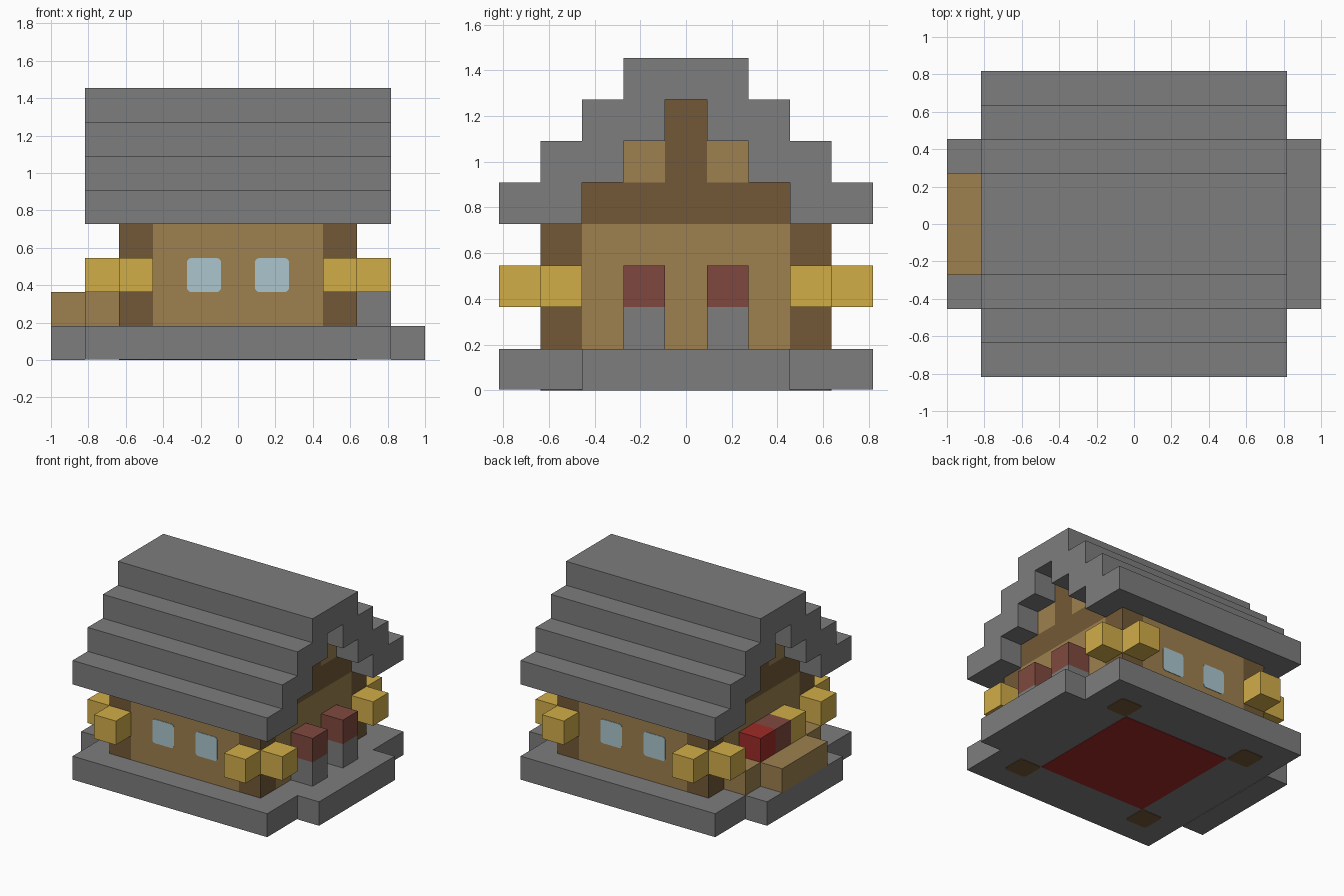
import bpy
import bmesh

cube = bpy.data.objects.get("Cube")
if cube:
    bpy.data.objects.remove(cube, do_unlink=True)

U = 2 / 11      # one block
T = 0.02        # plate thickness, in blocks


def material(name, *rgb):
    lin = [((c / 255 + 0.055) / 1.055) ** 2.4 for c in rgb] + [1]
    m = bpy.data.materials.new(name)
    m.use_nodes = True
    m.diffuse_color = lin
    bsdf = next(n for n in m.node_tree.nodes if n.type == 'BSDF_PRINCIPLED')
    bsdf.inputs["Base Color"].default_value = lin
    return m


STONE = material("stone grey", 125, 125, 125)
PLANK = material("plank brown", 157, 128, 79)
LOG = material("log dark brown", 115, 89, 55)
LAMP = material("lamp yellow", 209, 174, 73)
GLASS = material("pale blue glass", 171, 198, 206)
MAROON = material("maroon", 127, 73, 62)
RED = material("bright red", 158, 43, 40)


def finish(name, bm, mat):
    bmesh.ops.recalc_face_normals(bm, faces=bm.faces)
    bmesh.ops.scale(bm, vec=(U, U, U), verts=bm.verts)
    me = bpy.data.meshes.new(name)
    bm.to_mesh(me)
    bm.free()
    me.materials.append(mat)
    ob = bpy.data.objects.new(name, me)
    bpy.context.collection.objects.link(ob)
    return ob


def box(name, mat, x, y, z, round_axis=None):
    """Box from (low, high) ranges in blocks; edges along round_axis may be rounded."""
    bm = bmesh.new()
    bmesh.ops.create_cube(bm, size=1)
    for v in bm.verts:
        v.co = [r[0] if c < 0 else r[1] for c, r in zip(v.co, (x, y, z))]
    if round_axis is not None:
        edges = [e for e in bm.edges
                 if abs((e.verts[0].co - e.verts[1].co)[round_axis]) > 1e-4]
        bmesh.ops.bevel(bm, geom=edges, offset=0.12, segments=3, profile=0.5,
                        affect='EDGES')
    return finish(name, bm, mat)


def cell(i, n=1):
    """Range of n blocks centred on block i."""
    return (i - n / 2, i + n / 2)


# Stone base with a step at each end
box("base", STONE, cell(0, 9), cell(0, 9), (T, 1))
for s, side in ((1, "left"), (-1, "right")):
    box(side + "_base_step", STONE, cell(5 * s), cell(0, 5), (0, 1))

# Red floor seen from below
box("floor", RED, cell(0, 5), cell(0, 5), (0, T))

# Corner posts, their feet and two lamps on each
for sx, side in ((1, "left"), (-1, "right")):
    for sy, end in ((-1, "front"), (1, "back")):
        tag = f"{end}_{side}_"
        x, y = 3 * sx, 3 * sy
        box(tag + "post", LOG, cell(x), cell(y), (1, 4))
        box(tag + "post_foot", LOG, cell(x), cell(y), (0, T), 2)
        box(tag + "end_lamp", LAMP, cell(x), cell(4 * sy), (2, 3))
        box(tag + "side_lamp", LAMP, cell(4 * sx), cell(y), (2, 3))

# Long walls with two windows each
for s, end in ((-1, "front"), (1, "back")):
    box(end + "_wall", PLANK, cell(0, 5), cell(3 * s), (1, 4))
    for x in (-1, 1):
        pane = sorted((3.5 * s, (3.5 + T) * s))
        box(end + "_window", GLASS, cell(x), pane, (2, 3), 1)

# Gable walls with beam, king post and panels
for s, side in ((1, "left"), (-1, "right")):
    x = cell(3 * s)
    box(side + "_wall", PLANK, x, cell(0, 5), (1, 4))
    box(side + "_beam", LOG, x, cell(0, 5), (4, 5))
    box(side + "_king_post", LOG, x, cell(0), (5, 7))
    for y in (-1, 1):
        box(side + "_gable_panel", PLANK, x, cell(y), (5, 6))

# Stepped roof: one stair profile extruded along x
half = []
for i in range(4):
    half += [(4.5 - i, 4 + i), (4.5 - i, 5 + i)]
inner = []
for i in range(3):
    inner += [(0.5 + i, 7 - i), (0.5 + i, 6 - i)]
right = inner + half
profile = right + [(-y, z) for y, z in reversed(right)]
bm = bmesh.new()
face = bm.faces.new([bm.verts.new((-4.5, y, z)) for y, z in profile])
ext = bmesh.ops.extrude_face_region(bm, geom=[face])
moved = [g for g in ext["geom"] if isinstance(g, bmesh.types.BMVert)]
bmesh.ops.translate(bm, verts=moved, vec=(9, 0, 0))
if not face.is_valid or len([f for f in bm.faces if len(f.verts) > 4]) < 2:
    bm.faces.new([v for v in bm.verts if v.co.x < 0])
finish("roof", bm, STONE)

# Two capped stone pillars on the left side
for y in (-1, 1):
    box("pillar", STONE, cell(4), cell(y), (1, 2))
    box("pillar_cap", MAROON, cell(4), cell(y), (2, 3))

# Planter with three flowers on the right side
box("planter_front", PLANK, cell(-5), cell(0, 3), (1, 2))
box("planter_bed", PLANK, cell(-4), cell(0, 5), (1, 2))
for y, colour in ((1, RED), (0, MAROON), (-1, LAMP)):
    box("flower", colour, cell(-4), cell(y), (2, 3))
